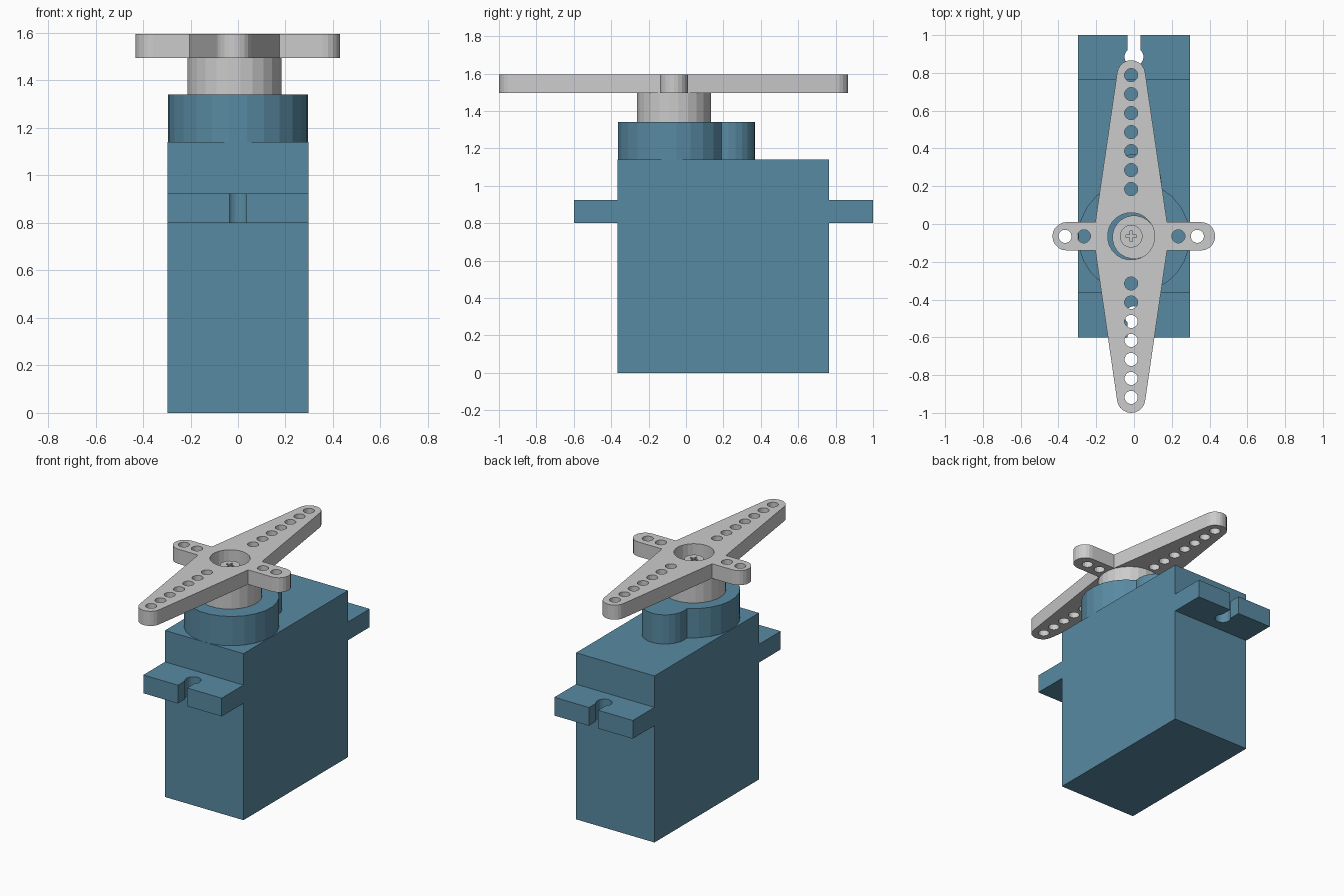
import bpy, bmesh
from math import sin, cos, radians

if "Cube" in bpy.data.objects:
    bpy.data.objects.remove(bpy.data.objects["Cube"])

blue = bpy.data.materials.new("blue_plastic")
blue.diffuse_color = (0.098, 0.254, 0.361, 1)
blue.use_nodes = True
blue.node_tree.nodes["Principled BSDF"].inputs["Base Color"].default_value = blue.diffuse_color


def arc(cx, cy, r, a0, a1, n):
    """n + 1 points along an arc, angles in degrees."""
    return [(cx + r * cos(radians(a0 + (a1 - a0) * i / n)),
             cy + r * sin(radians(a0 + (a1 - a0) * i / n))) for i in range(n + 1)]


def circle(cx, cy, r, n=24):
    return arc(cx, cy, r, 180 / n, 360 + 180 / n, n)[:-1]


def rect(x0, y0, x1, y1):
    return [(x0, y0), (x1, y0), (x1, y1), (x0, y1)]


def extrude(name, loops, z0, z1, mat=None):
    """Outline plus optional hole loops, filled and extruded from z0 to z1."""
    curve = bpy.data.curves.new(name, 'CURVE')
    curve.dimensions = '2D'
    curve.fill_mode = 'BOTH'
    curve.extrude = (z1 - z0) / 2
    for pts in loops:
        s = curve.splines.new('POLY')
        s.points.add(len(pts) - 1)
        for p, (x, y) in zip(s.points, pts):
            p.co = (x, y, 0, 1)
        s.use_cyclic_u = True
    ob = bpy.data.objects.new(name, curve)
    bpy.context.collection.objects.link(ob)
    ob.location.z = (z0 + z1) / 2
    bpy.ops.object.select_all(action='DESELECT')
    ob.select_set(True)
    bpy.context.view_layer.objects.active = ob
    bpy.ops.object.convert(target='MESH')
    ob = bpy.context.object
    bm = bmesh.new()
    bm.from_mesh(ob.data)
    bmesh.ops.remove_doubles(bm, verts=bm.verts, dist=0.0002)
    bmesh.ops.recalc_face_normals(bm, faces=bm.faces)
    for f in bm.faces:
        f.smooth = False
    bm.to_mesh(ob.data)
    bm.free()
    ob.data.materials.clear()
    if mat:
        ob.data.materials.append(mat)
    return ob


# Case
W, Y0, Y1 = 0.297, -0.365, 0.765
extrude("case", [rect(-W, Y0, W, Y1)], 0, 1.14, blue)

# Mounting tabs with keyhole slots
for name, y, s in (("back_tab", Y1, 1), ("front_tab", Y0, -1)):
    keyhole = arc(0, 0.12, 0.05, 45, -225, 16)
    tab = [(-W, 0), (W, 0), (W, 0.235), (0.035, 0.235)] + keyhole + [(-0.035, 0.235), (-W, 0.235)]
    extrude(name, [[(px, y + s * py) for px, py in tab]], 0.80, 0.925, blue)

# Gear housing: large and small round merged into one outline
housing = arc(0, -0.07, 0.296, 118.4, 421.6, 21) + arc(0, 0.225, 0.145, -14.4, 194.4, 14)[1:-1]
extrude("gear_housing", [housing], 1.14, 1.34, blue)

# Horn: tapered long arms, rounded short arms, hole rows
CX, CY, R = -0.015, -0.065, 0.075
HX, HY = 0.19, 0.075
outline = []
for a, ex, ey in ((0, 0.37, 0), (90, 0, 0.857), (180, 0.342, 0), (270, 0, 0.86)):
    dx, dy = round(cos(radians(a))), round(sin(radians(a)))
    lean = 6 if ex == 0 else 0
    outline += arc(CX + dx * ex, CY + dy * ey, R, a - 90 + lean, a + 90 - lean, 10)
    sx, sy = ((1, 1), (-1, 1), (-1, -1), (1, -1))[a // 90]
    outline.append((CX + sx * HX, CY + sy * HY))
holes = [circle(CX, CY, 0.125)]
for s in (1, -1):
    holes += [circle(CX, CY + s * (0.25 + 0.1005 * i), 0.035, 16) for i in range(7)]
    holes += [circle(CX + s * d, CY, 0.035, 16) for d in (0.25, 0.35)]
extrude("horn", [outline] + holes, 1.495, 1.595)

# Horn hub, output shaft inside it, and the screw with its cross recess
extrude("horn_hub", [circle(CX, CY, 0.2), circle(CX, CY, 0.125)], 1.34, 1.495)
extrude("output_shaft", [circle(0, -0.07, 0.115)], 1.34, 1.47)
L, T = 0.028, 0.006
cross = [(-L, -T), (-T, -T), (-T, -L), (T, -L), (T, -T), (L, -T),
         (L, T), (T, T), (T, L), (-T, L), (-T, T), (-L, T)]
extrude("screw_head", [circle(CX, CY, 0.06), [(CX + x, CY + y) for x, y in cross]], 1.47, 1.55)
